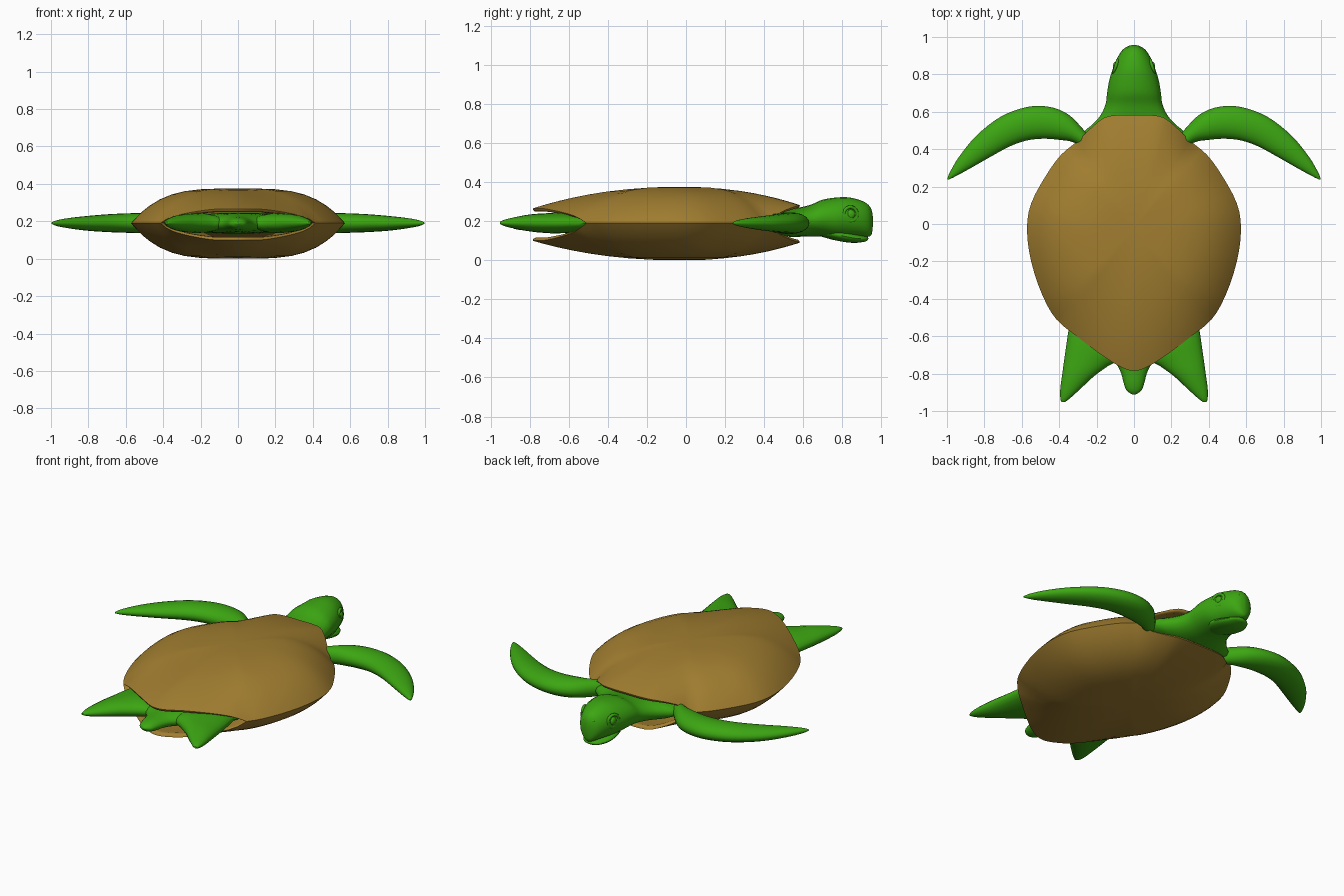
import bpy, math
from mathutils import Vector

if "Cube" in bpy.data.objects:
    bpy.data.objects.remove(bpy.data.objects["Cube"])

def material(name, rgb):
    m = bpy.data.materials.new(name)
    m.diffuse_color = (*rgb, 1)
    m.use_nodes = True
    m.node_tree.nodes["Principled BSDF"].inputs["Base Color"].default_value = m.diffuse_color
    return m

GREEN = material("skin green", (0.045, 0.38, 0.006))
BROWN = material("shell brown", (0.36, 0.21, 0.03))

def finish(ob, mat, angle=50):
    ob.data.materials.append(mat)
    bpy.ops.object.select_all(action='DESELECT')
    ob.select_set(True)
    bpy.context.view_layer.objects.active = ob
    bpy.ops.object.mode_set(mode='EDIT')
    bpy.ops.mesh.select_all(action='SELECT')
    bpy.ops.mesh.normals_make_consistent(inside=False)
    bpy.ops.object.mode_set(mode='OBJECT')
    bpy.ops.object.shade_smooth_by_angle(angle=math.radians(angle))
    return ob

def smooth_path(rows, steps, closed=False):
    """Catmull-Rom resampling of rows of numbers."""
    n, out = len(rows), []
    get = lambda i: Vector(rows[i % n] if closed else rows[max(0, min(n - 1, i))])
    for i in range(n if closed else n - 1):
        a, b, c, d = (get(i + k) for k in (-1, 0, 1, 2))
        for k in range(steps):
            t = k / steps
            out.append(0.5 * (2 * b + (c - a) * t + (2 * a - 5 * b + 4 * c - d) * t * t
                              + (3 * b - a - 3 * c + d) * t ** 3))
    if not closed:
        out.append(get(n - 1))
    return out

def rings_to_object(name, rings, mat, angle=50):
    """Skin a list of closed rings and cap both ends."""
    n = len(rings[0])
    verts = [p for r in rings for p in r]
    faces = [(i * n + k, i * n + (k + 1) % n, (i + 1) * n + (k + 1) % n, (i + 1) * n + k)
             for i in range(len(rings) - 1) for k in range(n)]
    faces += [tuple(range(n)), tuple(range(len(verts) - n, len(verts)))]
    me = bpy.data.meshes.new(name)
    me.from_pydata(verts, [], faces)
    ob = bpy.data.objects.new(name, me)
    bpy.context.collection.objects.link(ob)
    return finish(ob, mat, angle)

def loft(name, sections, mat, side=1, n=20):
    """Sections are (x1, y1, x2, y2, z low, z high): an oval between two edge points."""
    rings = []
    # Vectors of up to four numbers are resampled, so split plan and height
    plan = smooth_path([s[:4] for s in sections], 4)
    height = smooth_path([s[4:] for s in sections], 4)
    for p, h in zip(plan, height):
        ring = []
        for k in range(n):
            a = 2 * math.pi * k / n
            u = 0.5 + 0.5 * math.cos(a)
            ring.append((side * (p[0] + (p[2] - p[0]) * u), p[1] + (p[3] - p[1]) * u,
                         (h[0] + h[1]) / 2 + (h[1] - h[0]) / 2 * math.sin(a)))
        rings.append(ring)
    return rings_to_object(name, rings, mat)

def centred(rows):
    """Rows of (y, half width, z low, z high) as symmetric sections."""
    return [(-w, y, w, y, lo, hi) for y, w, lo, hi in rows]

# Shell: upper and lower domes that part at the front and rear openings
half = [(0.13, 0.578), (0.2, 0.54), (0.3, 0.445), (0.39, 0.37), (0.47, 0.26), (0.55, 0.11),
        (0.572, -0.03), (0.55, -0.2), (0.49, -0.38), (0.415, -0.51), (0.30, -0.605),
        (0.16, -0.71), (0.06, -0.77)]
outline = [(0, 0.582)] + half + [(0, -0.785)] + [(-x, y) for x, y in reversed(half)]
outline = smooth_path(outline, 3, closed=True)
CY, MID = -0.03, 0.19

def opening(y):
    front = max(0, min(1, (y - 0.43) / 0.15)) ** 0.5
    rear = max(0, min(1, (-0.53 - y) / 0.2)) ** 0.45
    return front, rear

def dome(name, sign, peak, front_gap, rear_gap):
    rings = []
    profile = [(s, None) for s in (0.05, 0.2, 0.35, 0.5, 0.62, 0.73, 0.82, 0.89, 0.94, 0.975, 1)]
    profile += [(0.996, 0.008), (0.985, 0.015), (0.96, 0.016), (0.9, 0.005), (0.72, 0.0)]
    for s, lip in profile:
        ring = []
        for x, y in outline:
            f, r = opening(y)
            rim = MID + sign * (f * front_gap + r * rear_gap)
            if lip is None:
                power = 3.7 - 1.5 * max(f, r)
                z = rim + (peak - rim) * (1 - s ** power)
            else:
                z = rim - sign * lip * max(f, r)
            ring.append((x * s, CY + (y - CY) * s, z))
        rings.append(ring)
    return rings_to_object(name, rings, BROWN, 60)

dome("upper_shell", 1, 0.375, 0.092, 0.075)
dome("lower_shell", -1, 0.0, 0.1, 0.09)

# Body inside the shell, running back into the tail
loft("body_and_tail", centred([
    (0.5, 0.24, 0.125, 0.255), (0.3, 0.36, 0.12, 0.26), (0, 0.42, 0.12, 0.26),
    (-0.35, 0.38, 0.13, 0.25), (-0.55, 0.33, 0.135, 0.245), (-0.65, 0.22, 0.14, 0.24),
    (-0.74, 0.105, 0.145, 0.23), (-0.79, 0.072, 0.15, 0.225), (-0.85, 0.055, 0.155, 0.22),
    (-0.89, 0.04, 0.165, 0.21), (-0.912, 0.008, 0.185, 0.195)]), GREEN)

# Neck and head
loft("neck_and_head", centred([
    (0.42, 0.30, 0.135, 0.245), (0.49, 0.27, 0.125, 0.255), (0.53, 0.225, 0.12, 0.262),
    (0.58, 0.18, 0.12, 0.27), (0.64, 0.152, 0.122, 0.285), (0.7, 0.144, 0.12, 0.31),
    (0.77, 0.132, 0.112, 0.321), (0.83, 0.113, 0.114, 0.322), (0.89, 0.088, 0.118, 0.308),
    (0.93, 0.062, 0.12, 0.287), (0.95, 0.034, 0.132, 0.258), (0.957, 0.006, 0.18, 0.22)]), GREEN)

# Lower jaw, set just under the beak
loft("lower_jaw", centred([
    (0.68, 0.05, 0.125, 0.17), (0.75, 0.085, 0.105, 0.17), (0.82, 0.088, 0.092, 0.15),
    (0.87, 0.076, 0.089, 0.135), (0.91, 0.054, 0.094, 0.125), (0.928, 0.03, 0.1, 0.12),
    (0.933, 0.006, 0.108, 0.114)]), GREEN)

def ball(name, loc, scale):
    bpy.ops.mesh.primitive_uv_sphere_add(segments=20, ring_count=12, radius=1, location=loc)
    ob = bpy.context.object
    ob.name, ob.scale = name, scale
    return finish(ob, GREEN)

for side, label in ((1, "right"), (-1, "left")):
    # Front flipper: leading edge, trailing edge, thickness
    loft(label + "_front_flipper", [
        (0.22, 0.45, 0.25, 0.38, 0.15, 0.23), (0.27, 0.505, 0.32, 0.435, 0.14, 0.24),
        (0.35, 0.585, 0.40, 0.45, 0.135, 0.245), (0.45, 0.626, 0.49, 0.456, 0.135, 0.245),
        (0.57, 0.626, 0.58, 0.445, 0.138, 0.243), (0.71, 0.575, 0.67, 0.412, 0.142, 0.238),
        (0.84, 0.475, 0.78, 0.352, 0.15, 0.228), (0.935, 0.36, 0.88, 0.295, 0.163, 0.217),
        (0.985, 0.275, 0.95, 0.257, 0.175, 0.205), (0.998, 0.24, 0.99, 0.237, 0.186, 0.194)],
        GREEN, side)
    # Rear flipper: outer edge, inner edge, thickness
    loft(label + "_rear_flipper", [
        (0.33, -0.46, 0.05, -0.55, 0.15, 0.23), (0.352, -0.58, 0.07, -0.71, 0.138, 0.243),
        (0.368, -0.69, 0.14, -0.76, 0.14, 0.24), (0.382, -0.79, 0.215, -0.815, 0.148, 0.234),
        (0.394, -0.88, 0.29, -0.885, 0.163, 0.219), (0.394, -0.93, 0.34, -0.93, 0.175, 0.207),
        (0.388, -0.953, 0.37, -0.953, 0.186, 0.196)], GREEN, side)
    # Eye with a raised lid ring, and nostril
    ball(label + "_eye", (side * 0.099, 0.842, 0.235), (0.014, 0.024, 0.024))
    bpy.ops.mesh.primitive_torus_add(major_segments=24, minor_segments=8, major_radius=0.036,
                                     minor_radius=0.009, location=(side * 0.098, 0.842, 0.236),
                                     rotation=(0, math.pi / 2, side * 0.33))
    lid = bpy.context.object
    lid.name = label + "_eyelid"
    finish(lid, GREEN)
    ball(label + "_nostril", (side * 0.028, 0.936, 0.252), (0.011, 0.009, 0.009))
